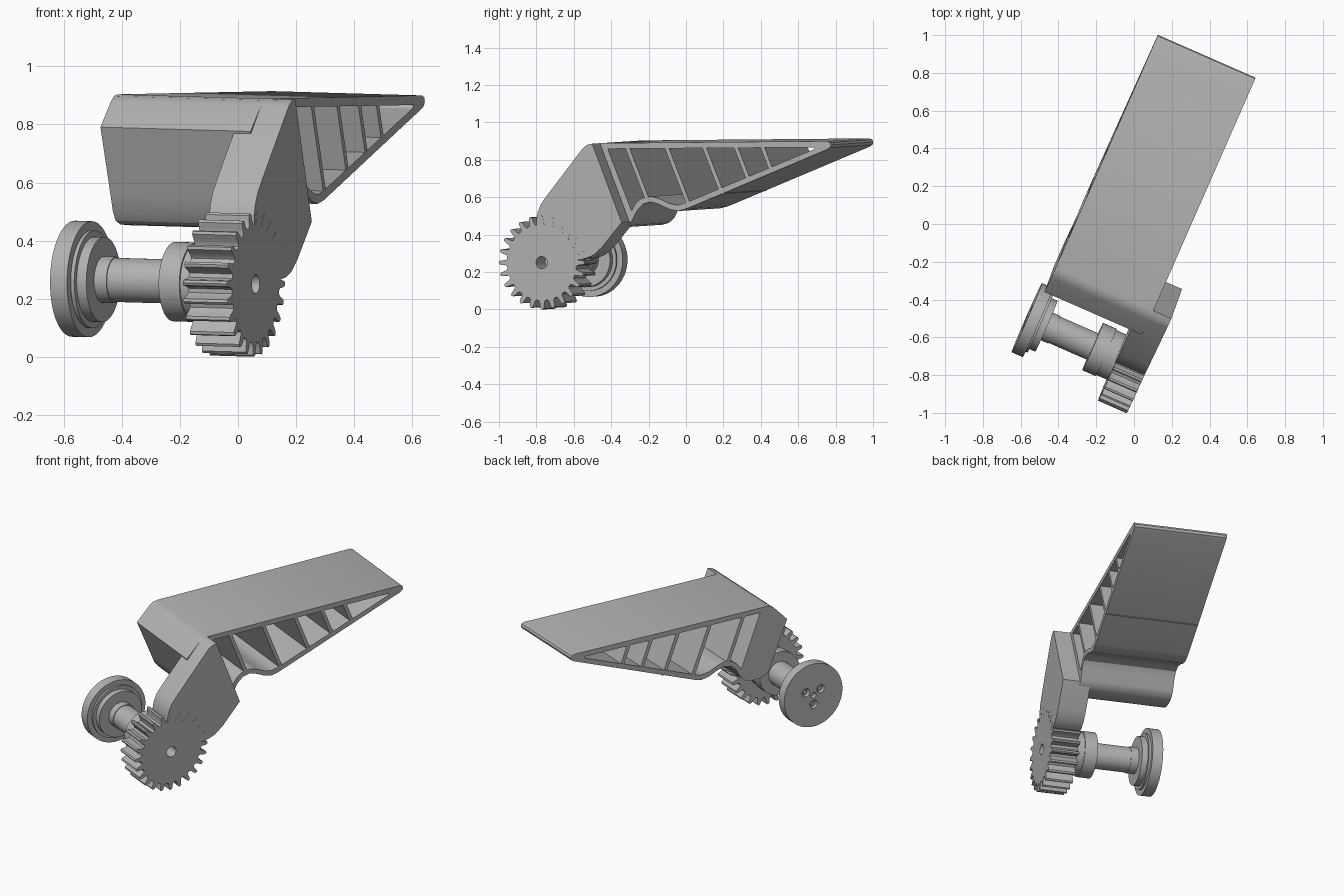
import bpy, bmesh, math
from mathutils import Matrix, Vector

if "Cube" in bpy.data.objects:
    bpy.data.objects.remove(bpy.data.objects["Cube"], do_unlink=True)

gray = bpy.data.materials.new("plain_gray")
gray.use_nodes = True
gray.diffuse_color = (0.45, 0.45, 0.45, 1)
gray.node_tree.nodes["Principled BSDF"].inputs["Base Color"].default_value = gray.diffuse_color

# Whole assembly is turned and slightly rolled
POSE = Matrix.Rotation(math.radians(-23.7), 4, 'Z') @ Matrix.Rotation(math.radians(1.5), 4, 'Y')
AXLE_Y, AXLE_Z = -0.682, 0.26


def finish(name, bm):
    bmesh.ops.recalc_face_normals(bm, faces=bm.faces)
    bm.transform(POSE)
    mesh = bpy.data.meshes.new(name)
    bm.to_mesh(mesh)
    bm.free()
    mesh.materials.append(gray)
    obj = bpy.data.objects.new(name, mesh)
    bpy.context.collection.objects.link(obj)
    return obj


def prism(name, profile, x0, x1):
    """Extrude a side profile of (y, z) points along x."""
    bm = bmesh.new()
    face = bm.faces.new([bm.verts.new((x0, y, z)) for y, z in profile])
    new = bmesh.ops.extrude_face_region(bm, geom=[face])["geom"]
    bmesh.ops.translate(bm, vec=(x1 - x0, 0, 0),
                        verts=[v for v in new if isinstance(v, bmesh.types.BMVert)])
    return finish(name, bm)


def ring(radius, n, y=AXLE_Y, z=AXLE_Z):
    return [(y + radius * math.cos(math.tau * i / n), z + radius * math.sin(math.tau * i / n))
            for i in range(n)]


def lathe(name, steps, n=64):
    """Turn (x, radius) steps around the axle."""
    bm = bmesh.new()
    loops = [[bm.verts.new((x, y, z)) for y, z in ring(r, n)] for x, r in steps]
    for a, b in zip(loops, loops[1:]):
        for i in range(n):
            j = (i + 1) % n
            bm.faces.new((a[i], a[j], b[j], b[i]))
    bm.faces.new(loops[0])
    bm.faces.new(loops[-1])
    return finish(name, bm)


def activate(obj):
    bpy.ops.object.select_all(action='DESELECT')
    obj.select_set(True)
    bpy.context.view_layer.objects.active = obj


def cut(obj, cutter):
    mod = obj.modifiers.new("cut", 'BOOLEAN')
    mod.operation = 'DIFFERENCE'
    mod.solver = 'EXACT'
    mod.object = cutter
    activate(obj)
    bpy.ops.object.modifier_apply(modifier=mod.name)
    bpy.data.objects.remove(cutter, do_unlink=True)


def smooth(obj, angle=28):
    activate(obj)
    bpy.ops.object.shade_smooth_by_angle(angle=math.radians(angle))


# Wedge body: solid front, open through the middle
X0, X1 = -0.31, 0.255
wedge = prism("pedal_wedge", [
    (-.38, .896), (-.41, .89), (-.435, .872), (-.52, .783), (-.42, .55), (-.395, .49),
    (-.37, .46), (-.33, .448), (-.27, .445), (-.23, .455), (-.2, .48), (-.165, .54),
    (-.13, .572), (-.085, .582), (-.04, .57), (.02, .543), (.07, .533), (.12, .545),
    (.945, .862), (.963, .873), (.968, .887), (.962, .9), (.945, .907)], X0, X1)
cut(wedge, prism("opening", [
    (-.336, .866), (.875, .874), (.865, .862), (.11, .575), (.07, .565), (.02, .574),
    (-.04, .6), (-.085, .612), (-.14, .602), (-.175, .575), (-.2, .535)], X0 - .1, X1 + .1))
smooth(wedge)

# Slanted ribs, each ending inside the lower wall
LEAN = 0.41
for i, (top, low) in enumerate([(-.235, .595), (-.005, .57), (.215, .625), (.4, .695), (.555, .753)]):
    y_low = top + LEAN * (.875 - low)
    prism(f"rib_{i + 1}", [(top, .875), (top + .024, .875), (y_low + .024, low), (y_low, low)],
          X0 + .001, X1 - .001)

# Side arm joining the wedge to the gear
arm = prism("side_arm", [
    (-.38, .896), (-.41, .89), (-.435, .872), (-.655, .61), (-.685, .57), (-.702, .53),
    (-.71, .49), (-.71, .42), (-.6, .33), (-.52, .272), (-.46, .276), (-.42, .284),
    (-.38, .3), (-.33, .342), (-.213, .475)], .19, .359)
smooth(arm)

# Spur gear with a blind centre bore
TEETH = 24
pitch = math.tau / TEETH
gear_profile = []
for t in range(TEETH):
    for f, r in ((-.36, .203), (-.25, .212), (-.2, .23), (-.14, .246), (0, .251),
                 (.14, .246), (.2, .23), (.25, .212), (.36, .203)):
        a = (t + f) * pitch
        gear_profile.append((AXLE_Y + r * math.cos(a), AXLE_Z + r * math.sin(a)))
gear = prism("gear", gear_profile, .195, .36)
cut(gear, prism("bore", ring(.033, 32), .24, .5))
smooth(gear)

# Axle collar, shaft and end wheel
smooth(lathe("collar", [(.054, .137), (.132, .137), (.132, .13), (.2, .13)]))
smooth(lathe("shaft", [(-.22, .08), (-.168, .08), (-.168, .076), (.06, .076)]))
wheel = lathe("end_wheel", [(-.327, .2), (-.263, .2), (-.263, .168), (-.25, .168),
                            (-.25, .147), (-.214, .147)])

# Screw recesses with small heads on the wheel's outer face
cut(wheel, prism("centre_recess", ring(.018, 24), -.4, -.3))
for k in range(3):
    a = math.tau * k / 3 + .5
    y, z = AXLE_Y + .058 * math.cos(a), AXLE_Z + .058 * math.sin(a)
    cut(wheel, prism("recess", ring(.026, 24, y, z), -.4, -.3))
    smooth(prism(f"screw_{k + 1}", ring(.014, 16, y, z), -.318, -.295))
smooth(wheel)
